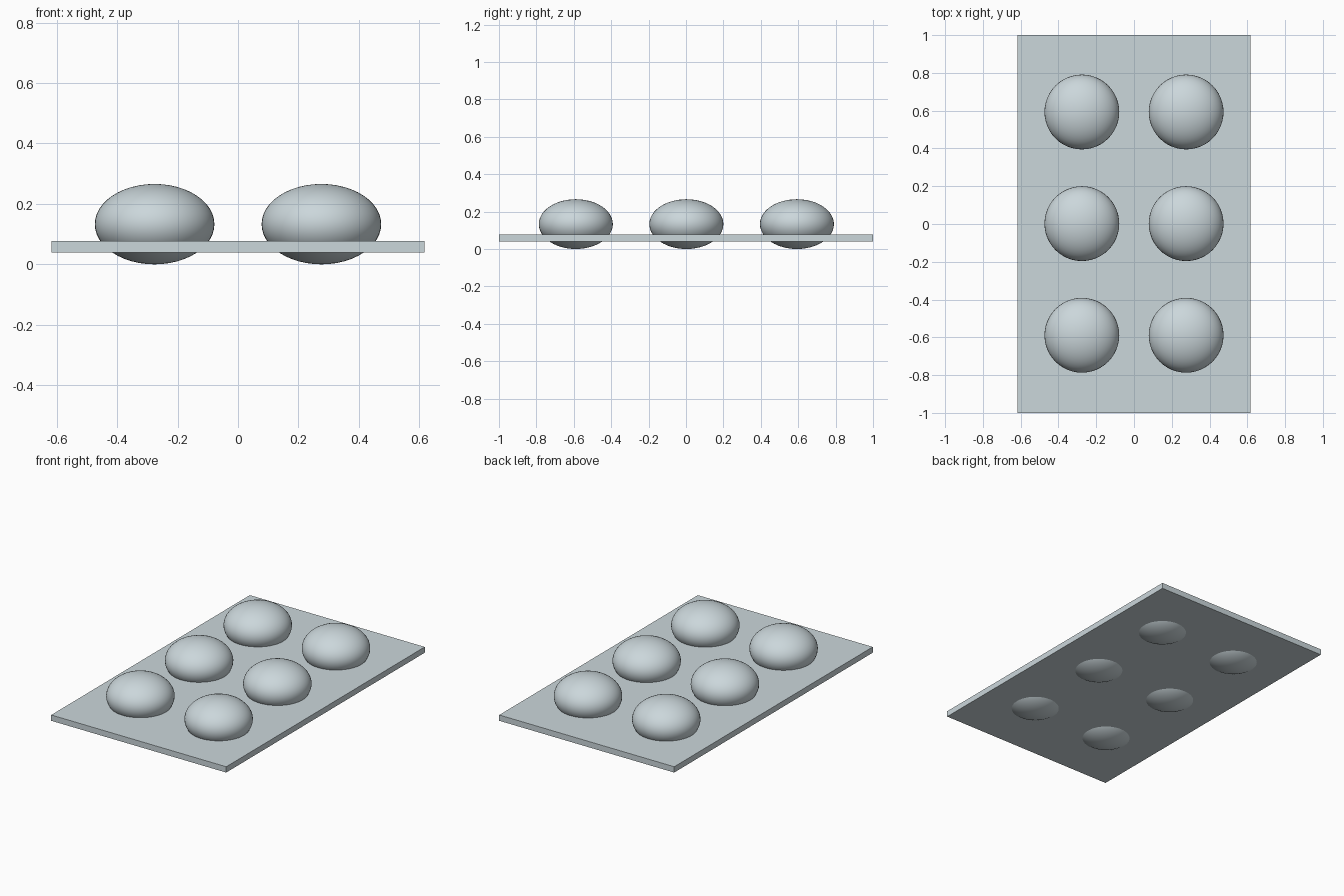
import bpy

cube = bpy.data.objects.get("Cube")
if cube:
    bpy.data.objects.remove(cube, do_unlink=True)

# One pale blue-grey material for everything
grey = bpy.data.materials.new("pale_blue_grey")
grey.use_nodes = True
colour = (0.60, 0.68, 0.71, 1)
grey.diffuse_color = colour
grey.node_tree.nodes["Principled BSDF"].inputs["Base Color"].default_value = colour


def finish(name, scale):
    """Name, size and colour the newly added primitive."""
    obj = bpy.context.object
    obj.name = name
    obj.scale = scale
    bpy.ops.object.transform_apply(location=False, rotation=False, scale=True)
    obj.data.materials.append(grey)
    return obj


# Thin flat tray
bpy.ops.mesh.primitive_cube_add(size=1, location=(0, 0, 0.058))
finish("tray", (1.234, 2, 0.037))

# Two columns of three squashed balls, sunk through the tray
for side, x in (("right", -0.276), ("left", 0.276)):
    for row, y in (("front", -0.589), ("middle", 0.002), ("back", 0.593)):
        bpy.ops.mesh.primitive_uv_sphere_add(
            segments=48, ring_count=24, radius=1, location=(x, y, 0.133))
        finish(f"{row}_{side}_ball", (0.198, 0.198, 0.133))
        bpy.ops.object.shade_smooth()
